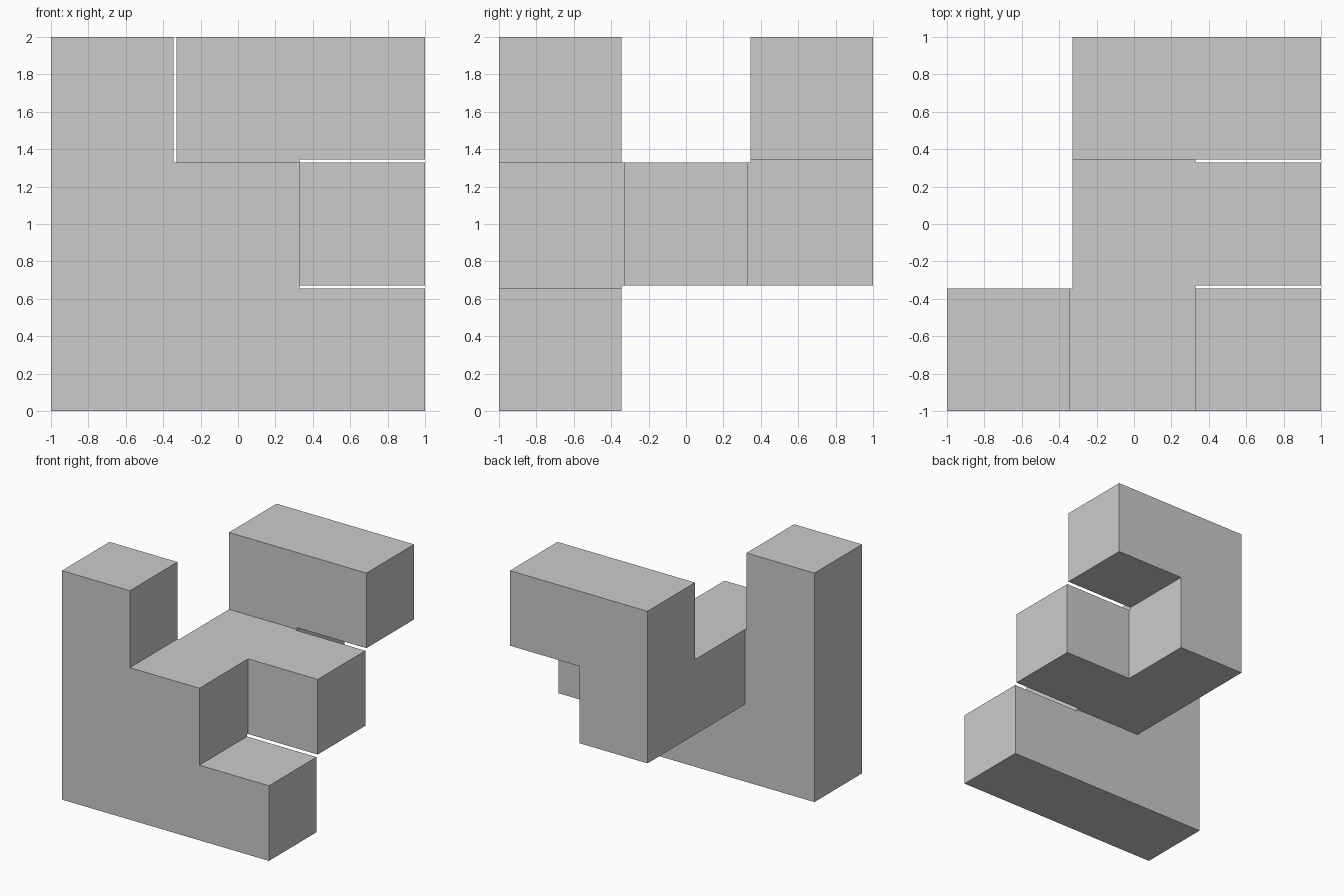
import bpy, bmesh, math
from mathutils import Vector
from itertools import product

if "Cube" in bpy.data.objects:
    bpy.data.objects.remove(bpy.data.objects["Cube"])

# Interlocking puzzle piece: 3x3x3 lattice, every outer face set in by a small clearance
LOW = [-1.0, -0.328, 0.344]
HIGH = [-0.344, 0.328, 1.0]
CUTS = sorted(LOW + HIGH)

# Bars and blocks as (first cell, last cell) in x, y, z
BLOCKS = [
    ((0, 0, 0), (2, 0, 0)),  # front foot
    ((0, 0, 0), (1, 0, 1)),  # front stair block
    ((0, 0, 0), (0, 0, 2)),  # front left post
    ((1, 0, 1), (1, 2, 1)),  # bridge from front to back
    ((1, 1, 1), (2, 1, 1)),  # side arm
    ((1, 2, 1), (1, 2, 2)),  # back riser
    ((1, 2, 2), (2, 2, 2)),  # back top bar
]


def solid(i):
    """True when the small lattice cell lies inside any block."""
    if min(i) < 0 or max(i) > 4:
        return False
    c = [(CUTS[k] + CUTS[k + 1]) / 2 for k in i]
    return any(all(LOW[a[n]] < c[n] < HIGH[b[n]] for n in range(3)) for a, b in BLOCKS)


bm = bmesh.new()
verts = {}


def vert(key):
    if key not in verts:
        x, y, z = (CUTS[k] for k in key)
        verts[key] = bm.verts.new((x, y, z + 1))
    return verts[key]


# Skin: one face wherever a filled cell meets empty space
for cell in product(range(5), repeat=3):
    if not solid(cell):
        continue
    for axis, side in product(range(3), (0, 1)):
        near = list(cell)
        near[axis] += 2 * side - 1
        if solid(near):
            continue
        u, v = (axis + 1) % 3, (axis + 2) % 3
        ring = []
        for du, dv in ((0, 0), (1, 0), (1, 1), (0, 1)):
            key = list(cell)
            key[axis] += side
            key[u] += du
            key[v] += dv
            ring.append(vert(tuple(key)))
        bm.faces.new(ring if side else ring[::-1])

# Merge the coplanar patches into clean flat faces
bmesh.ops.dissolve_limit(bm, angle_limit=math.radians(1), verts=bm.verts[:], edges=bm.edges[:])
mesh = bpy.data.meshes.new("puzzle_piece")
bm.to_mesh(mesh)
bm.free()
bpy.context.collection.objects.link(bpy.data.objects.new("puzzle_piece", mesh))
